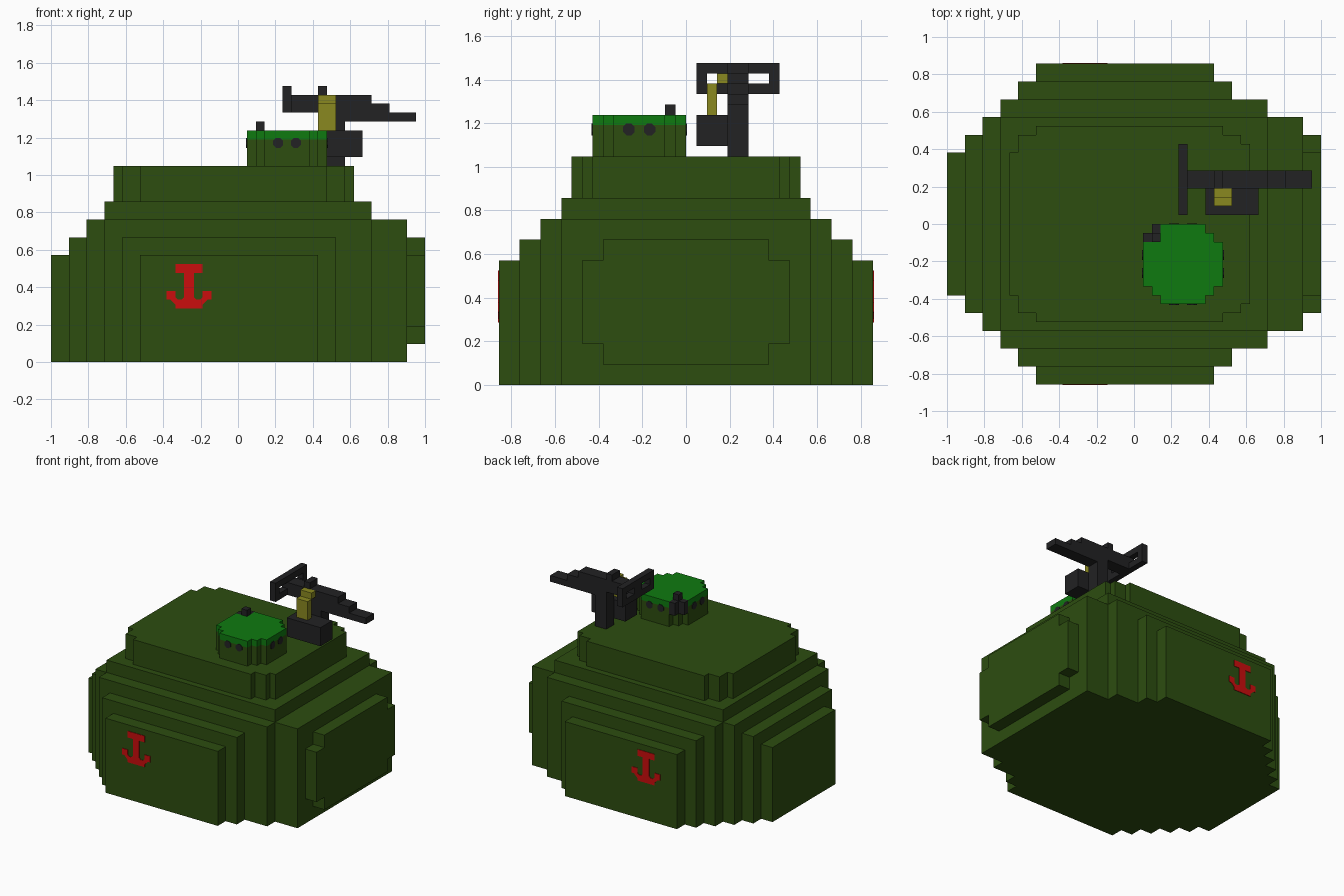
import bpy, bmesh, math
from mathutils import Vector, Matrix

if "Cube" in bpy.data.objects:
    bpy.data.objects.remove(bpy.data.objects["Cube"])

U = 1 / 21  # size of one block


def material(name, rgb):
    m = bpy.data.materials.new(name)
    m.diffuse_color = (*rgb, 1)
    m.use_nodes = True
    m.node_tree.nodes["Principled BSDF"].inputs["Base Color"].default_value = m.diffuse_color
    return m


olive = material("olive green", (0.026, 0.075, 0.005))
bright = material("bright green", (0.0045, 0.195, 0.005))
dark = material("dark grey", (0.016, 0.016, 0.017))
brass = material("brass yellow", (0.254, 0.25, 0.0144))
red = material("red", (0.60, 0.004, 0.004))


def finish(name, bm, mats):
    me = bpy.data.meshes.new(name)
    bm.to_mesh(me)
    bm.free()
    for m in mats:
        me.materials.append(m)
    ob = bpy.data.objects.new(name, me)
    bpy.context.collection.objects.link(ob)
    return ob


def blocks(name, boxes, mats, cut=(), top_z=None):
    """Outer shell of a union of block boxes (x0, x1, y0, y1, z0, z1), minus cut boxes."""
    def cells(bs):
        return {(x, y, z) for x0, x1, y0, y1, z0, z1 in bs
                for x in range(x0, x1) for y in range(y0, y1) for z in range(z0, z1)}
    solid = cells(boxes) - cells(cut)
    bm = bmesh.new()
    verts = {}

    def vert(p):
        if p not in verts:
            verts[p] = bm.verts.new(Vector(p) * U)
        return verts[p]

    for c in solid:
        for axis in range(3):
            for side in (0, 1):
                n = list(c)
                n[axis] += 2 * side - 1
                if tuple(n) in solid:
                    continue
                ring = []
                for a, b in ((0, 0), (1, 0), (1, 1), (0, 1)):
                    p = list(c)
                    p[axis] += side
                    p[(axis + 1) % 3] += a
                    p[(axis + 2) % 3] += b
                    ring.append(vert(tuple(p)))
                f = bm.faces.new(ring if side else ring[::-1])
                if top_z is not None and c[2] >= top_z:
                    f.material_index = 1
    bmesh.ops.dissolve_limit(bm, angle_limit=0.01, verts=bm.verts[:],
                             edges=bm.edges[:], delimit={'MATERIAL'})
    return finish(name, bm, mats)


def sym(x0, x1, y, z0, z1):
    return (x0, x1, -y, y, z0, z1)


# Stepped hull, side plate and raised deck
blocks("hull", [
    sym(-11, 9, 18, 0, 12), sym(-13, 11, 16, 0, 14), sym(-15, 15, 14, 0, 16),
    sym(-17, 19, 12, 0, 16), sym(-15, 15, 12, 0, 18),
    sym(-19, 0, 10, 0, 14), sym(-21, 0, 8, 0, 12),
    sym(19, 21, 10, 4, 12), sym(19, 21, 8, 2, 14),
    sym(-11, 10, 11, 18, 22), sym(-13, 12, 10, 18, 22),
    sym(-13, 13, 9, 18, 22), sym(-14, 13, 8, 18, 22)], [olive])

# Round cupola with bright lid
blocks("cupola", [(1, 10, -7, -2, 22, 26), (2, 9, -8, -1, 22, 26),
                  (3, 8, -9, 0, 22, 26)], [olive, bright], top_z=25)

# Periscope on the cupola corner
blocks("periscope", [(2, 3, -2, -1, 26, 27), (1, 2, -2, -1, 24, 26),
                     (2, 3, -1, 0, 24, 26)], [dark])

# Vision ports: two thin octagons on each side of the cupola
bm = bmesh.new()
for k in range(4):
    for s in (-1, 1):
        half = 4.5 * U
        m = (Matrix.Translation((5.5 * U, -4.5 * U, 24.6 * U))
             @ Matrix.Rotation(k * math.pi / 2, 4, 'Z')
             @ Matrix.Translation((s * U, -half, 0))
             @ Matrix.Rotation(math.pi / 2, 4, 'X')
             @ Matrix.Rotation(math.pi / 8, 4, 'Z'))
        bmesh.ops.create_cone(bm, cap_ends=True, segments=8, radius1=0.029,
                              radius2=0.029, depth=0.008, matrix=m)
finish("vision_ports", bm, [dark])

# Gun: post, body, barrel, sight and grip frame
blocks("gun", [(10, 12, 4, 6, 22, 30), (6, 15, 4, 6, 28, 30), (10, 17, 4, 6, 28, 29),
               (10, 20, 4, 6, 27, 28), (9, 10, 4, 6, 30, 31), (5, 6, 1, 9, 28, 31)],
       [dark], cut=[(5, 6, 2, 4, 29, 30), (5, 6, 6, 8, 29, 30)])
blocks("ammo_box", [(8, 14, 1, 4, 23, 26)], [dark])
blocks("ammo_belt", [(9, 11, 2, 3, 26, 29), (9, 11, 3, 4, 29, 30)], [brass])

# Red anchor marking, a thin plate on front and back
half = [(0.072, 0.525), (0.072, 0.476), (0.027, 0.476), (0.027, 0.345), (0.04, 0.333),
        (0.06, 0.333), (0.072, 0.345), (0.072, 0.381), (0.12, 0.381), (0.12, 0.335),
        (0.1, 0.333), (0.072, 0.305), (0.072, 0.286)]
outline = half + [(-x, z) for x, z in reversed(half)]
for name, s in (("front_marking", -1), ("back_marking", 1)):
    bm = bmesh.new()
    f = bm.faces.new([bm.verts.new((x - 0.262, s * 18 * U, z)) for x, z in outline])
    ext = bmesh.ops.extrude_face_region(bm, geom=[f])
    bmesh.ops.translate(bm, vec=(0, s * 0.004, 0),
                        verts=[v for v in ext["geom"] if isinstance(v, bmesh.types.BMVert)])
    bmesh.ops.recalc_face_normals(bm, faces=bm.faces[:])
    finish(name, bm, [red])
